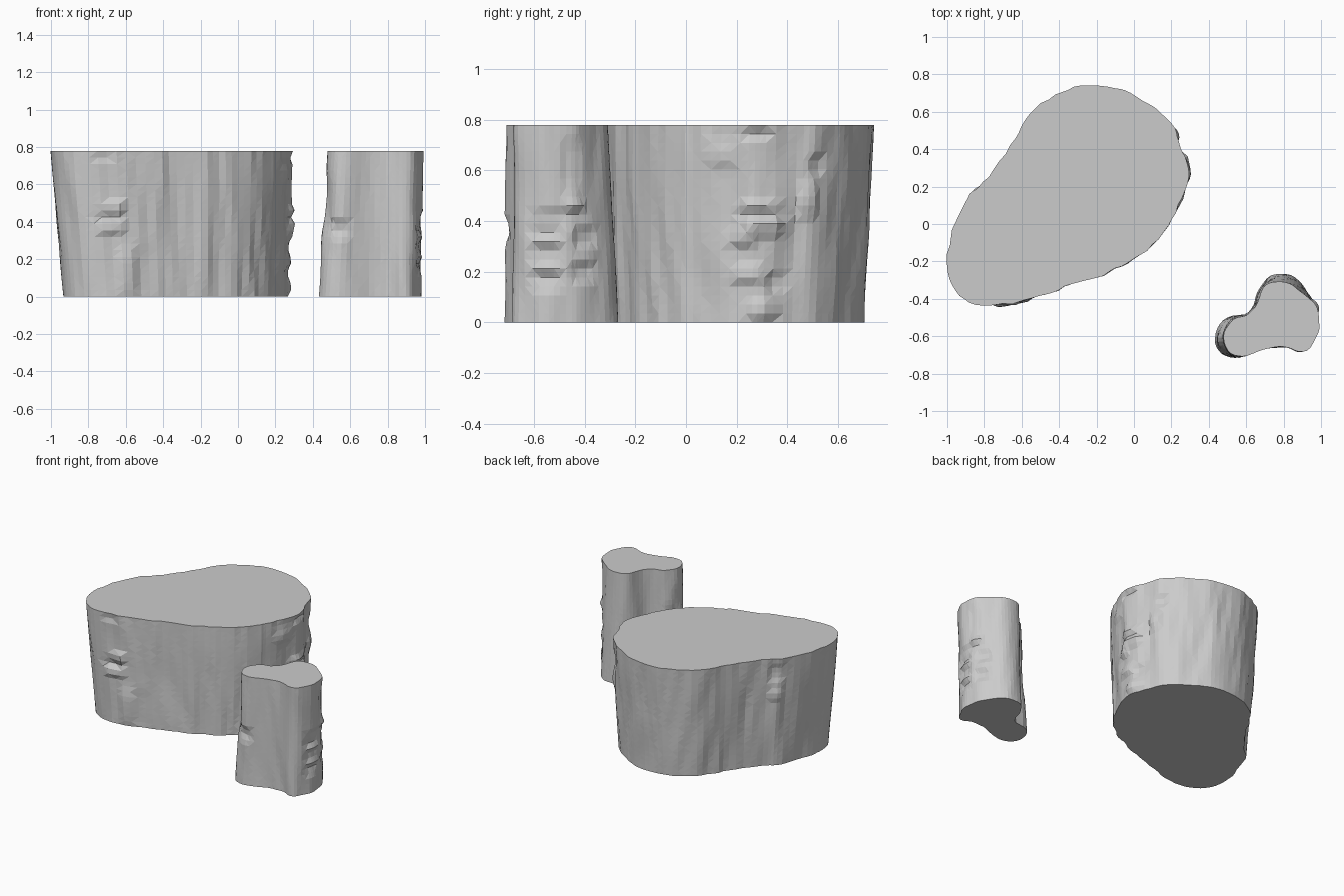
import bpy, bmesh
from math import exp
from mathutils import Vector, noise

H = 0.78


def resample(points, per_span):
    """Closed Catmull-Rom curve through the outline points."""
    n, out = len(points), []
    for i in range(n):
        a, b, c, d = (Vector(points[(i + k) % n]) for k in (-1, 0, 1, 2))
        for s in range(per_span):
            t = s / per_span
            out.append(0.5 * (2 * b + (c - a) * t + (2 * a - 5 * b + 4 * c - d) * t * t
                              + (3 * b - a - 3 * c + d) * t ** 3))
    return out


def cliff(name, bottom, top, per_span, rows, bumps, grain):
    """Loft bottom to top outline, roughened by vertical grain and local bumps.
    Each bump is x, y, z, half width, half height, amount."""
    low, high = resample(bottom, per_span), resample(top, per_span)
    n = len(low)
    bm = bmesh.new()
    rings = []
    for r in range(rows + 1):
        t = r / rows
        z = H * t
        line = [a.lerp(b, t) for a, b in zip(low, high)]
        ring = []
        for i, p in enumerate(line):
            tangent = (line[(i + 1) % n] - line[i - 1]).normalized()
            outward = Vector((tangent.y, -tangent.x))
            push = grain * noise.noise(Vector((p.x * 14 + z * 2, p.y * 14, z * 2.5)))
            for bx, by, bz, w, h, amount in bumps:
                d = ((p.x - bx) ** 2 + (p.y - by) ** 2) / w ** 2
                push += amount * exp(-d * d - ((z - bz) / h) ** 4)
            q = p + outward * push
            ring.append(bm.verts.new((q.x, q.y, z)))
        rings.append(ring)
    for a, b in zip(rings, rings[1:]):
        for i in range(n):
            j = (i + 1) % n
            if (i + rings.index(a)) % 3:
                bm.faces.new((a[i], a[j], b[j]))
                bm.faces.new((a[i], b[j], b[i]))
            else:
                bm.faces.new((a[i], a[j], b[i]))
                bm.faces.new((a[j], b[j], b[i]))
    bm.faces.new(rings[-1])
    bm.faces.new(rings[0][::-1])
    bmesh.ops.recalc_face_normals(bm, faces=bm.faces)
    mesh = bpy.data.meshes.new(name)
    bm.to_mesh(mesh)
    bm.free()
    obj = bpy.data.objects.new(name, mesh)
    bpy.context.collection.objects.link(obj)
    return obj


# Large plateau: wide rounded outline, leaning outward toward the left end
large_top = [(.29, .25), (.29, .32), (.24, .44), (.22, .51), (.15, .59), (.08, .64),
             (-.02, .70), (-.10, .73), (-.21, .74), (-.32, .73), (-.42, .69), (-.53, .62),
             (-.60, .52), (-.66, .42), (-.75, .29), (-.83, .20), (-.88, .16), (-.94, .04),
             (-.98, -.07), (-1, -.20), (-.99, -.29), (-.95, -.36), (-.88, -.42),
             (-.75, -.44), (-.60, -.41), (-.45, -.37), (-.33, -.32), (-.20, -.29),
             (-.10, -.24), (0, -.19), (.10, -.11), (.18, -.02), (.20, .03), (.26, .14)]
large_bottom = [(.26 + (x - .29) * .925, y * .95) for x, y in large_top]
large_bumps = [
    # ledges down the right side
    (.26, .14, .66, .05, .05, .015), (.28, .28, .74, .06, .02, -.018),
    (.28, .28, .47, .07, .02, .018), (.28, .30, .38, .09, .03, .024),
    (.27, .22, .33, .05, .03, .02), (.27, .24, .19, .06, .03, .018),
    (.26, .30, .05, .06, .03, .018), (.26, .36, .16, .04, .03, -.015),
    (.22, .48, .48, .04, .06, .016), (.20, .52, .62, .04, .04, -.015),
    # front and back knobs
    (-.65, -.41, .48, .05, .03, .02), (-.68, -.42, .37, .06, .03, .02),
    (-.72, -.43, .43, .05, .03, -.015), (-.72, -.43, .76, .05, .02, -.015),
    (-.60, -.41, .12, .06, .14, .018), (-.50, -.38, .12, .04, .14, -.01),
    (-.84, .18, .68, .05, .06, -.014), (-.84, .18, .52, .05, .04, .010)]
cliff("large_plateau", large_bottom, large_top, 3, 22, large_bumps, 0.012)

# Small pillar: pinched three-lobed outline, flaring toward its base
small_top = [(.99, -.52), (.985, -.58), (.94, -.66), (.88, -.68), (.82, -.66), (.73, -.66),
             (.66, -.68), (.58, -.71), (.52, -.69), (.48, -.63), (.49, -.56), (.53, -.51),
             (.60, -.49), (.65, -.44), (.68, -.36), (.72, -.32), (.79, -.31), (.85, -.33),
             (.90, -.37), (.95, -.41), (.98, -.45)]
small_bottom = [(.98, -.52), (.97, -.58), (.93, -.66), (.88, -.68), (.82, -.66), (.73, -.66),
                (.64, -.69), (.54, -.715), (.47, -.69), (.43, -.63), (.445, -.56), (.50, -.50),
                (.59, -.48), (.64, -.43), (.66, -.36), (.71, -.29), (.79, -.265), (.86, -.285),
                (.91, -.34), (.95, -.40), (.97, -.45)]
small_bumps = [(.97, -.55, z, .06, .03, .02) for z in (.17, .27, .36)]
small_bumps += [(.98, -.50, .41, .10, .02, .018), (.94, -.41, .20, .05, .03, .018),
                (.94, -.40, .33, .05, .04, .018), (.96, -.44, .46, .04, .03, -.015),
                (.97, -.45, .62, .04, .10, .012), (.54, -.71, .36, .05, .04, .022),
                (.46, -.62, .50, .07, .14, .012), (.48, -.53, .40, .05, .12, .012)]
cliff("small_pillar", small_bottom, small_top, 3, 22, small_bumps, 0.008)
